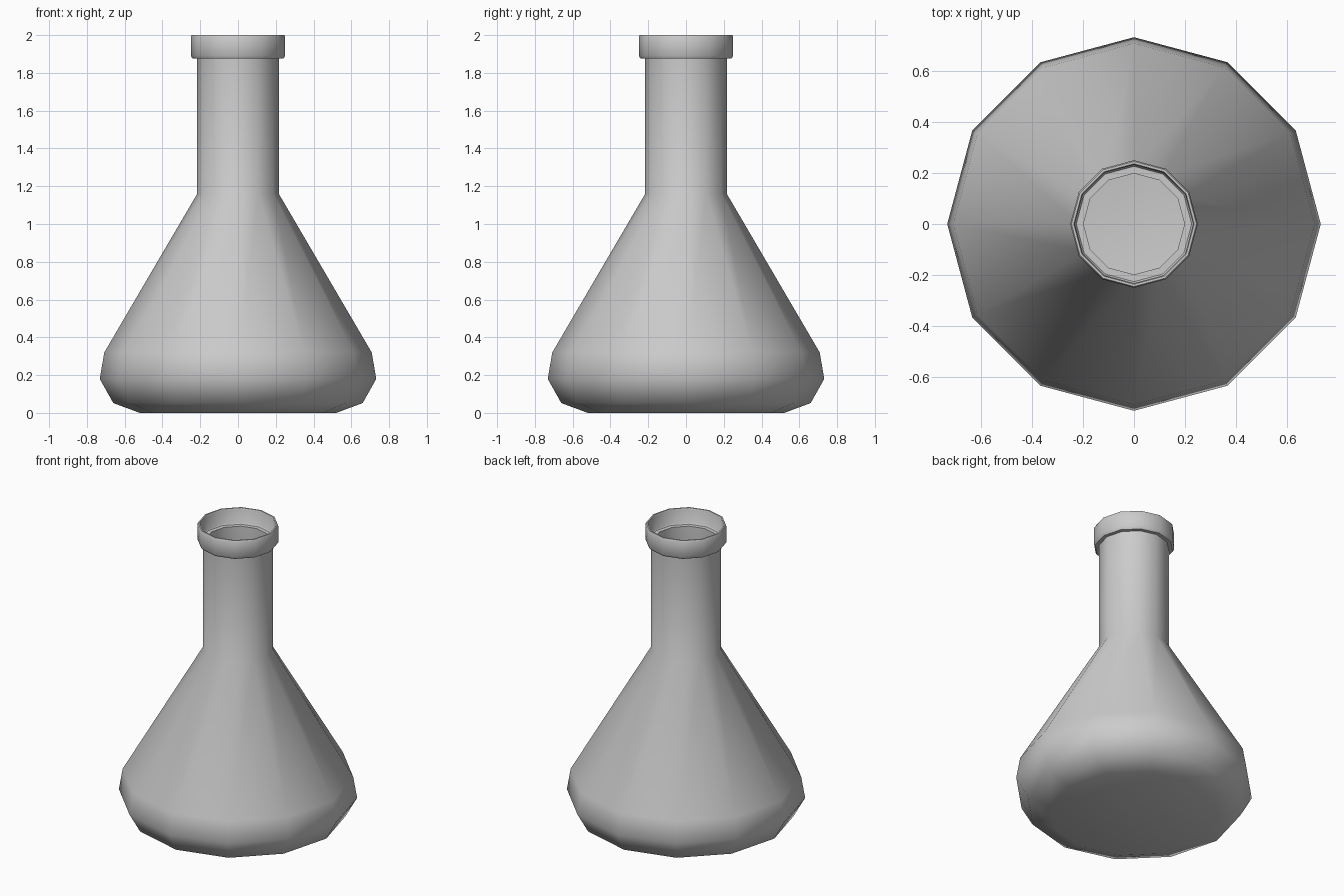
import bpy, bmesh, math

if "Cube" in bpy.data.objects:
    bpy.data.objects.remove(bpy.data.objects["Cube"])

SIDES = 12

# Wall profile (radius, height): outside from base to rim, then inside back down
OUTER = [(0.52, 0.0), (0.66, 0.052), (0.732, 0.18), (0.708, 0.32),
         (0.216, 1.16), (0.216, 1.875), (0.24, 1.875), (0.25, 1.89),
         (0.25, 1.99), (0.245, 2.0)]
INNER = [(0.236, 2.0), (0.232, 1.99), (0.232, 1.9), (0.226, 1.893),
         (0.198, 1.893), (0.198, 1.155), (0.69, 0.315), (0.713, 0.183),
         (0.648, 0.066), (0.517, 0.018)]


def lathe(name, profile, sides):
    """Revolve a profile round z and close both ends with flat discs."""
    bm = bmesh.new()
    rings = []
    for r, z in profile:
        rings.append([bm.verts.new((r * math.cos(2 * math.pi * i / sides),
                                    r * math.sin(2 * math.pi * i / sides), z))
                      for i in range(sides)])
    for a, b in zip(rings, rings[1:]):
        for i in range(sides):
            j = (i + 1) % sides
            bm.faces.new((a[i], a[j], b[j], b[i]))
    bm.faces.new(rings[0][::-1])   # underside
    bm.faces.new(rings[-1])        # inside floor
    bmesh.ops.recalc_face_normals(bm, faces=bm.faces[:])
    mesh = bpy.data.meshes.new(name)
    bm.to_mesh(mesh)
    bm.free()
    obj = bpy.data.objects.new(name, mesh)
    bpy.context.collection.objects.link(obj)
    return obj


# Hollow conical flask with neck and collar
flask = lathe("flask", OUTER + INNER, SIDES)
bpy.context.view_layer.objects.active = flask
flask.select_set(True)
bpy.ops.object.shade_smooth_by_angle(angle=math.radians(50))
